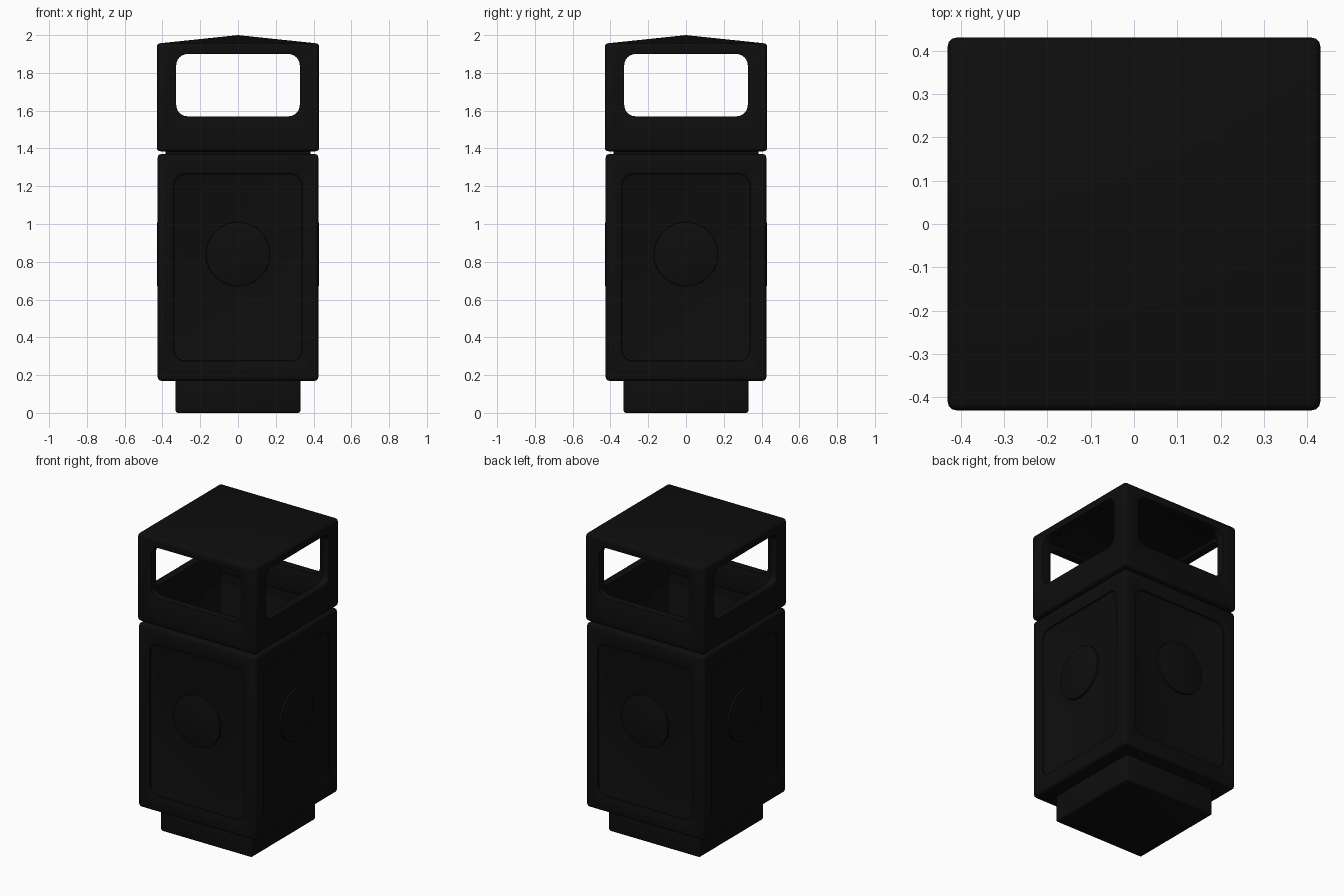
import bpy, bmesh, math
from mathutils import Matrix, Vector

if "Cube" in bpy.data.objects:
    bpy.data.objects.remove(bpy.data.objects["Cube"], do_unlink=True)

# Single black plastic material
black = bpy.data.materials.new("matte_black")
black.use_nodes = True
colour = (0.0042, 0.0042, 0.0042, 1)
black.diffuse_color = colour
black.node_tree.nodes["Principled BSDF"].inputs["Base Color"].default_value = colour


def to_object(bm, name):
    bmesh.ops.recalc_face_normals(bm, faces=bm.faces)
    mesh = bpy.data.meshes.new(name)
    bm.to_mesh(mesh)
    bm.free()
    mesh.materials.append(black)
    obj = bpy.data.objects.new(name, mesh)
    bpy.context.collection.objects.link(obj)
    return obj


def box(name, low, high, radius=0, axis=None, peak=0, segments=3):
    """Box between two corners; rounds all edges, or only those along one axis.
    A peak turns the top face into a shallow pyramid."""
    low, high = Vector(low), Vector(high)
    bm = bmesh.new()
    bmesh.ops.create_cube(bm, size=1)
    bmesh.ops.scale(bm, vec=high - low, verts=bm.verts)
    bmesh.ops.translate(bm, vec=(low + high) / 2, verts=bm.verts)
    edges = bm.edges[:]
    if axis is not None:
        edges = [e for e in edges
                 if abs((e.verts[0].co - e.verts[1].co).normalized()[axis]) > 0.9]
    if radius:
        bmesh.ops.bevel(bm, geom=edges, offset=radius, segments=segments,
                        profile=0.5, affect='EDGES')
    if peak:
        bm.normal_update()
        top = max(bm.faces, key=lambda f: f.calc_center_median().z)
        tip = bmesh.ops.poke(bm, faces=[top])["verts"][0]
        tip.co.z += peak
    return to_object(bm, name)


def apply(obj, mod):
    bpy.context.view_layer.objects.active = obj
    bpy.ops.object.modifier_apply(modifier=mod.name)


def cut(obj, cutter):
    mod = obj.modifiers.new("cut", 'BOOLEAN')
    mod.operation, mod.solver, mod.object = 'DIFFERENCE', 'EXACT', cutter
    apply(obj, mod)
    bpy.data.objects.remove(cutter, do_unlink=True)


def finish(obj, rim=0):
    if rim:
        mod = obj.modifiers.new("soft_rims", 'BEVEL')
        mod.width, mod.segments = rim, 2
        mod.limit_method, mod.angle_limit = 'ANGLE', math.radians(50)
        apply(obj, mod)
    bpy.ops.object.select_all(action='DESELECT')
    obj.select_set(True)
    bpy.context.view_layer.objects.active = obj
    bpy.ops.object.shade_smooth_by_angle(angle=math.radians(35))


def column(name, half, bottom, top, *args, **kw):
    return box(name, (-half, -half, bottom), (half, half, top), *args, **kw)


BODY, HOOD, INSIDE = 0.425, 0.43, 0.375

# Plinth
finish(column("plinth", 0.33, 0, 0.2, 0.012))

# Hollow body with a recessed panel on each side
body = column("body", BODY, 0.17, 1.37, 0.018)
cut(body, column("cavity", INSIDE, 0.23, 1.6, 0.02, axis=2))
for i in range(4):
    panel = box("panel_cutter", (-0.34, -0.5, 0.275), (0.34, -BODY + 0.01, 1.265),
                0.06, axis=1, segments=6)
    panel.data.transform(Matrix.Rotation(i * math.pi / 2, 4, 'Z'))
    cut(body, panel)
finish(body, 0.004)

# Round badge blanks on the panels
for i, side in enumerate(("front", "left", "back", "right")):
    bm = bmesh.new()
    bmesh.ops.create_cone(bm, cap_ends=True, segments=48, radius1=0.17,
                          radius2=0.17, depth=0.03)
    rims = [e for e in bm.edges if abs(e.verts[0].co.z - e.verts[1].co.z) < 0.001]
    bmesh.ops.bevel(bm, geom=rims, offset=0.005, segments=2, profile=0.5, affect='EDGES')
    spin = Matrix.Rotation(i * math.pi / 2, 4, 'Z')
    place = Matrix.Translation((0, -0.414, 0.84)) @ Matrix.Rotation(math.pi / 2, 4, 'X')
    bm.transform(spin @ place)
    finish(to_object(bm, side + "_disc"))

# Neck ring joining the body and the hood
neck = column("neck", 0.385, 1.35, 1.41, 0.015, axis=2)
cut(neck, column("neck_bore", INSIDE - 0.005, 1.2, 1.6, 0.015, axis=2))
finish(neck)

# Hood shell with a pyramid roof and four rounded openings
hood = column("hood", HOOD, 1.385, 1.957, 0.02, peak=0.043)
cut(hood, column("hood_cavity", INSIDE + 0.005, 1.2, 1.918, 0.02, peak=0.04))
cut(hood, box("front_window", (-0.327, -1, 1.57), (0.327, 1, 1.9), 0.06, axis=1, segments=6))
cut(hood, box("side_window", (-1, -0.327, 1.57), (1, 0.327, 1.9), 0.06, axis=0, segments=6))
finish(hood, 0.006)
